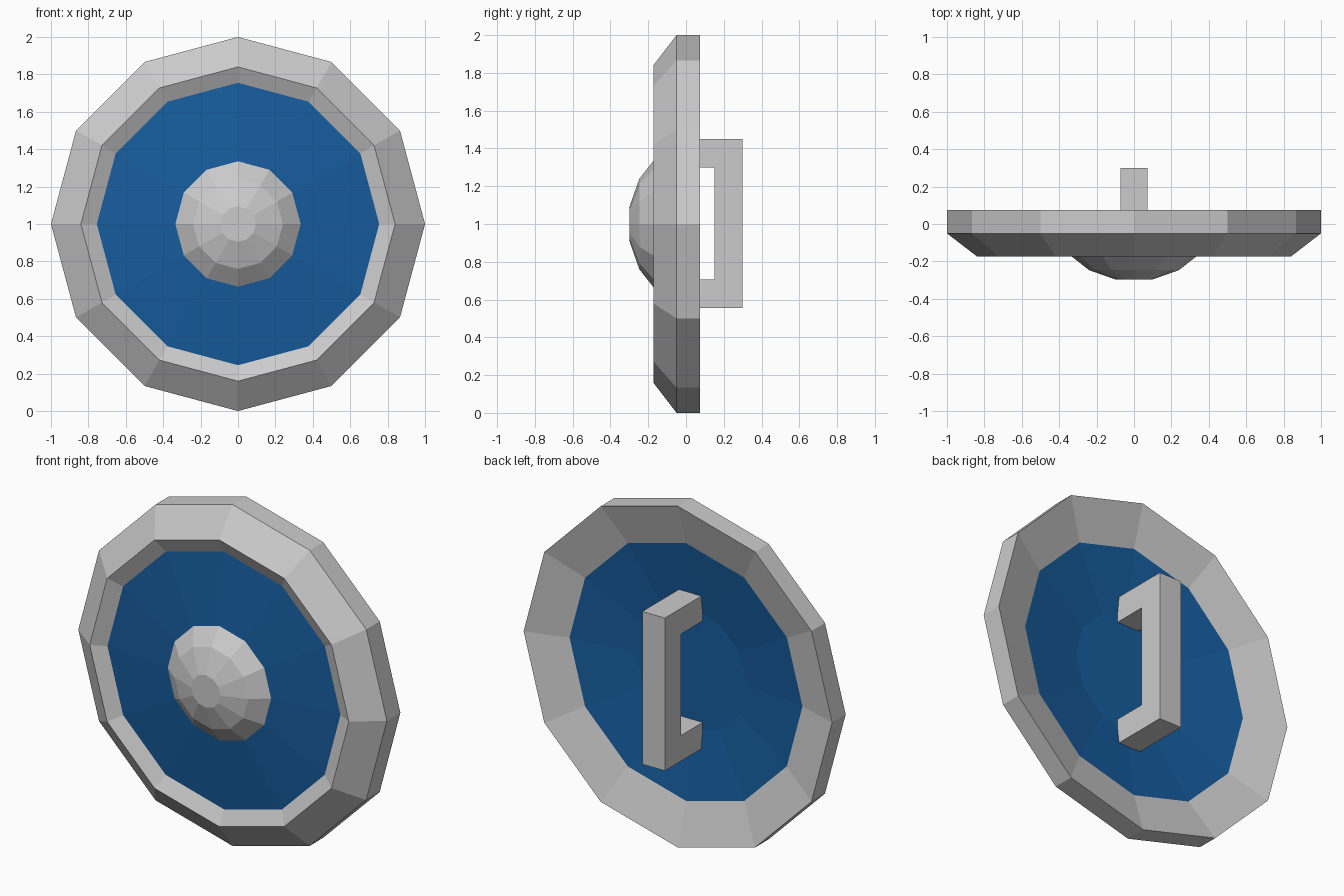
import bpy, bmesh, math

if "Cube" in bpy.data.objects:
    bpy.data.objects.remove(bpy.data.objects["Cube"])

SIDES = 12
CENTRE_Z = 1.0


def material(name, rgb):
    m = bpy.data.materials.new(name)
    m.diffuse_color = (*rgb, 1)
    m.use_nodes = True
    m.node_tree.nodes["Principled BSDF"].inputs["Base Color"].default_value = m.diffuse_color
    return m


grey = material("grey metal", (0.60, 0.60, 0.60))
blue = material("blue paint", (0.008, 0.107, 0.34))


def finish(bm, name, mat):
    me = bpy.data.meshes.new(name)
    bm.to_mesh(me)
    bm.free()
    me.materials.append(mat)
    ob = bpy.data.objects.new(name, me)
    bpy.context.collection.objects.link(ob)
    return ob


def lathe(bm, profile, cap_back=False, cap_front=False):
    """Spin (radius, y) points, ordered back to front, around the shield axis."""
    rings = []
    for r, y in profile:
        ring = []
        for k in range(SIDES):
            a = 2 * math.pi * k / SIDES
            ring.append(bm.verts.new((r * math.cos(a), y, CENTRE_Z + r * math.sin(a))))
        rings.append(ring)
    for a, b in zip(rings, rings[1:]):
        for k in range(SIDES):
            n = (k + 1) % SIDES
            bm.faces.new((a[k], a[n], b[n], b[k]))
    if cap_back:
        bm.faces.new(rings[0][::-1])
    if cap_front:
        bm.faces.new(rings[-1])


# Metal rim: sloped back, outer wall, front bevel, inner bevel
bm = bmesh.new()
lathe(bm, [(0.755, 0.0), (1.0, 0.075), (1.0, -0.05), (0.84, -0.173), (0.755, -0.13)])
finish(bm, "rim", grey)

# Blue panel: dished back with flat middle, and shallow conical front
bm = bmesh.new()
lathe(bm, [(0.36, -0.05), (0.755, 0.0)], cap_back=True)
lathe(bm, [(0.755, -0.13), (0.335, -0.172)])
finish(bm, "panel", blue)

# Domed boss in the middle of the front
bm = bmesh.new()
lathe(bm, [(0.335, -0.172), (0.24, -0.247), (0.095, -0.298)], cap_front=True)
finish(bm, "boss", grey)

# C-shaped grip on the back, extruded sideways from its side profile (y, z)
bm = bmesh.new()
outline = [(-0.055, 0.555), (0.30, 0.555), (0.30, 1.45), (-0.055, 1.45),
           (-0.055, 1.30), (0.15, 1.30), (0.15, 0.705), (-0.055, 0.705)]
face = bm.faces.new([bm.verts.new((-0.073, y, z)) for y, z in outline])
side = bmesh.ops.extrude_face_region(bm, geom=[face])["geom"]
bmesh.ops.translate(bm, vec=(0.146, 0, 0),
                    verts=[g for g in side if isinstance(g, bmesh.types.BMVert)])
bmesh.ops.recalc_face_normals(bm, faces=bm.faces)
finish(bm, "handle", grey)
